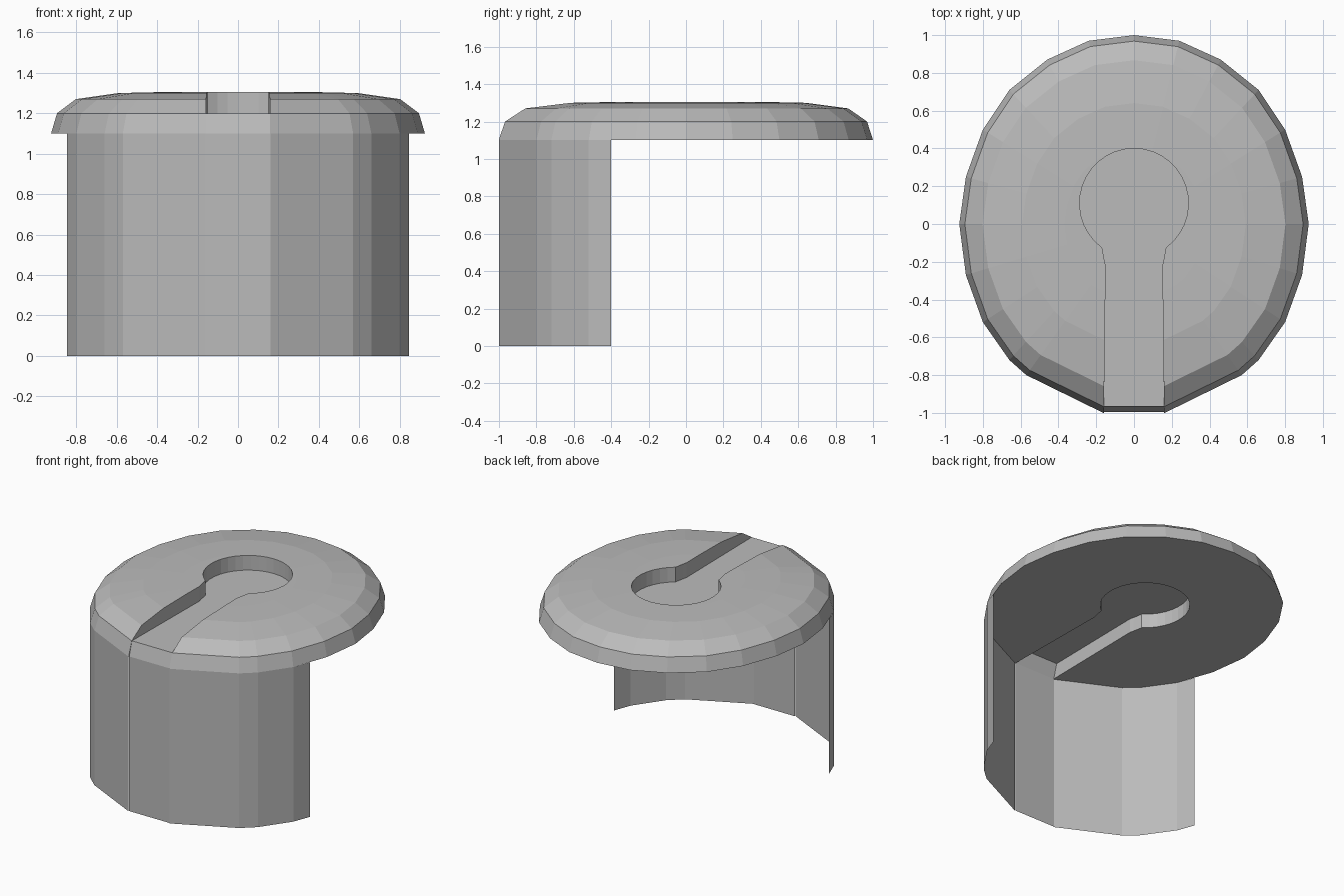
import bpy, bmesh
from math import sin, cos, radians

cube = bpy.data.objects.get("Cube")
if cube:
    bpy.data.objects.remove(cube, do_unlink=True)

grey = bpy.data.materials.new("plain grey")
grey.use_nodes = True
grey.diffuse_color = (0.5, 0.5, 0.5, 1)
grey.node_tree.nodes["Principled BSDF"].inputs["Base Color"].default_value = (0.5, 0.5, 0.5, 1)


def loft(name, rings, cap_ends=False, closed=False):
    """Join rings of points with quads, optionally capping both ends."""
    bm = bmesh.new()
    rows = [[bm.verts.new(p) for p in ring] for ring in rings]
    n = len(rows[0])
    for low, high in zip(rows, rows[1:]):
        for i in range(n if closed else n - 1):
            j = (i + 1) % n
            bm.faces.new((low[i], low[j], high[j], high[i]))
    if cap_ends:
        bm.faces.new(rows[0][::-1])
        bm.faces.new(rows[-1])
        bmesh.ops.recalc_face_normals(bm, faces=bm.faces)
    mesh = bpy.data.meshes.new(name)
    bm.to_mesh(mesh)
    bm.free()
    mesh.materials.append(grey)
    obj = bpy.data.objects.new(name, mesh)
    bpy.context.collection.objects.link(obj)
    return obj


def mirrored(half):
    """Extend a +x half outline with its -x twin, skipping points on the axis."""
    return half + [(-x, y) for x, y in reversed(half) if x > 0]


def at_height(points, z, scale=1):
    return [(x * scale, y * scale, z) for x, y in points]


# Egg-shaped cap outline, front point to back point
outline = mirrored([(0, -1.08), (0.57, -0.8), (0.66, -0.72), (0.8, -0.52),
                    (0.89, -0.27), (0.925, 0), (0.89, 0.25), (0.8, 0.5),
                    (0.66, 0.71), (0.46, 0.87), (0.24, 0.97), (0, 1)])
profile = [(1.1, 1), (1.2, 0.968), (1.27, 0.867), (1.3, 0.64), (1.305, 0.4)]
cap = loft("cap", [at_height(outline, z, s) for z, s in profile], True, True)


# Keyhole outline: straight channel leading to a round recess
def keyhole(front_y):
    half = [(0.162, front_y), (0.15, -0.22), (0.157, -0.19)]
    for k in range(15):
        a = radians(-54 + k * 144 / 14)
        half.append((max(0, 0.288 * cos(a)), 0.11 + 0.29 * sin(a)))
    return mirrored(half)


cutter = loft("keyhole_cutter", [at_height(keyhole(-1.2), z) for z in (1, 1.4)], True, True)
cutter.hide_render = True
cut = cap.modifiers.new("keyhole", "BOOLEAN")
cut.operation = "DIFFERENCE"
cut.solver = "EXACT"
cut.object = cutter
bpy.context.view_layer.objects.active = cap
bpy.ops.object.modifier_apply(modifier=cut.name)
bpy.data.objects.remove(cutter, do_unlink=True)

# Thin floor halfway down the keyhole
floor_mesh = bpy.data.meshes.new("keyhole_floor")
floor_points = at_height(keyhole(-0.965), 1.2)
floor_mesh.from_pydata(floor_points, [], [list(range(len(floor_points)))])
floor_mesh.materials.append(grey)
bpy.context.collection.objects.link(bpy.data.objects.new("keyhole_floor", floor_mesh))

# Thin front panel, leaning back at the rim
loft("front_panel", [[(x, y, z) for x in (-0.162, 0.162)]
                     for y, z in ((-0.995, 0), (-0.995, 1.1), (-0.965, 1.2))])

# Thin curved side walls
wall = [(0.162, -1), (0.57, -0.8), (0.66, -0.72), (0.8, -0.52), (0.845, -0.4)]
for side, name in ((1, "left_wall"), (-1, "right_wall")):
    path = [(side * x, y) for x, y in wall][::side]
    loft(name, [at_height(path, z) for z in (0, 1.1)])
